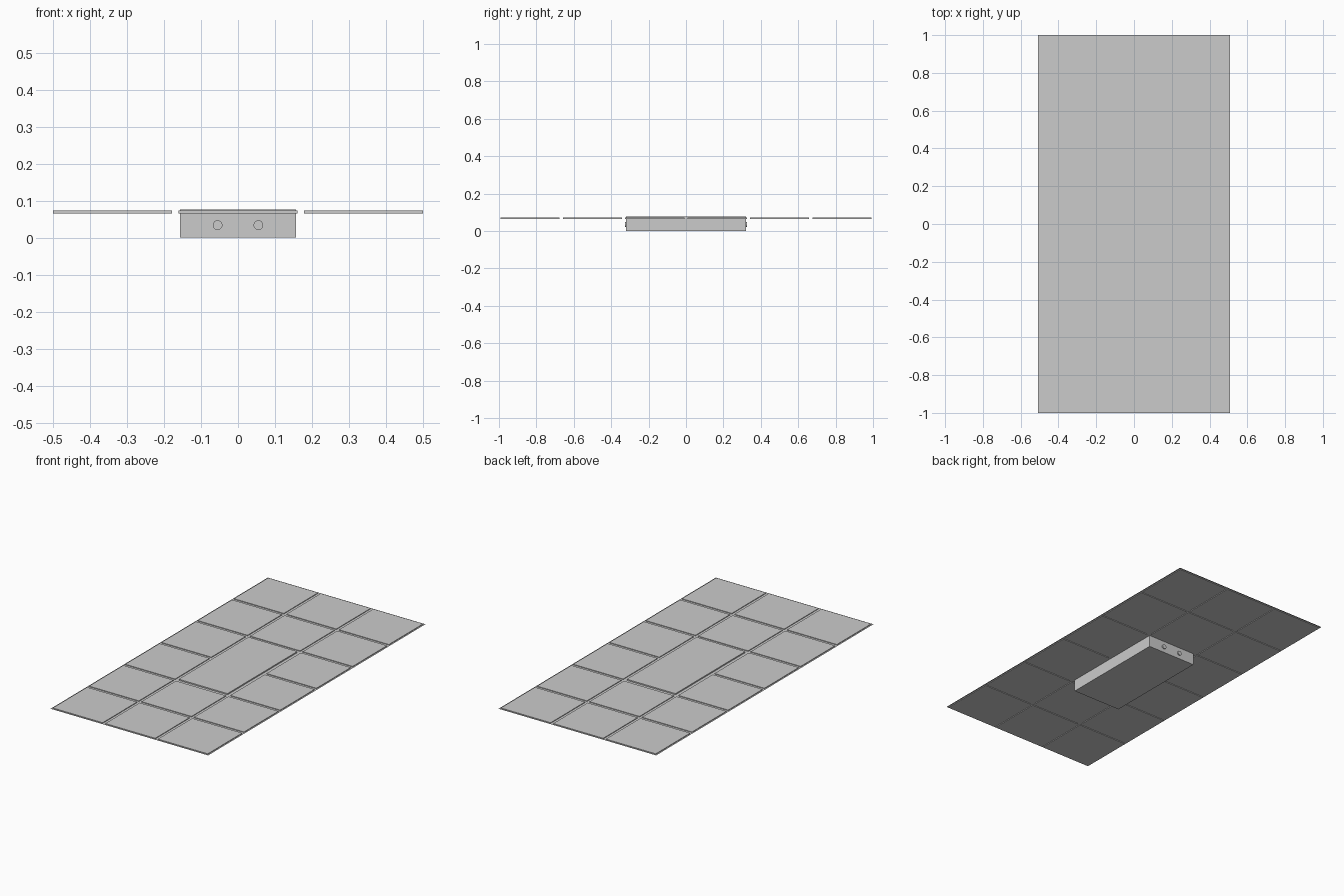
import bpy, bmesh
from math import pi

if "Cube" in bpy.data.objects:
    bpy.data.objects.remove(bpy.data.objects["Cube"])

COL, ROW = 1.016 / 3, 2 / 6      # tile pitch
GAP = 0.017                      # joint width
HX, HY = 0.157, 0.321            # half size of the floor box
Z0, Z1, ZTOP = 0.065, 0.073, 0.076


def box(name, x0, x1, y0, y1, z0, z1):
    bpy.ops.mesh.primitive_cube_add(size=1, location=((x0 + x1) / 2, (y0 + y1) / 2, (z0 + z1) / 2))
    ob = bpy.context.object
    ob.name = name
    ob.scale = (x1 - x0, y1 - y0, z1 - z0)
    bpy.ops.object.transform_apply(location=False, rotation=False, scale=True)
    return ob


# Thin sheet filling the joints, with an opening for the box
bm = bmesh.new()
xs, ys = (-0.508, -HX, HX, 0.508), (-1, -HY, HY, 1)
grid = [[bm.verts.new((x, y, 0.069)) for y in ys] for x in xs]
for i in range(3):
    for j in range(3):
        if (i, j) != (1, 1):
            bm.faces.new((grid[i][j], grid[i + 1][j], grid[i + 1][j + 1], grid[i][j + 1]))
mesh = bpy.data.meshes.new("joint_sheet")
bm.to_mesh(mesh)
bm.free()
bpy.context.collection.objects.link(bpy.data.objects.new("joint_sheet", mesh))

# Floor tiles, leaving out the two the box replaces
for i in range(3):
    for j in range(6):
        if i == 1 and j in (2, 3):
            continue
        x, y = (i - 1.5) * COL, (j - 3) * ROW
        g = GAP / 2
        box(f"tile_{i}_{j}", x + g, x + COL - g, y + g, y + ROW - g, Z0, Z1)

# Recessed floor box and its lid
box("box_body", -HX, HX, -HY, HY, 0, 0.069)
box("box_lid", -HX, HX, -HY, HY, 0.069, ZTOP)

# Round cable knockouts on both short ends
for side in (-1, 1):
    for x in (-0.055, 0.055):
        bpy.ops.mesh.primitive_cylinder_add(vertices=24, radius=0.013, depth=0.008,
                                            location=(x, side * (HY + 0.002), 0.034),
                                            rotation=(pi / 2, 0, 0))
        bpy.context.object.name = "cable_knockout"
        bpy.ops.object.shade_smooth_by_angle()
